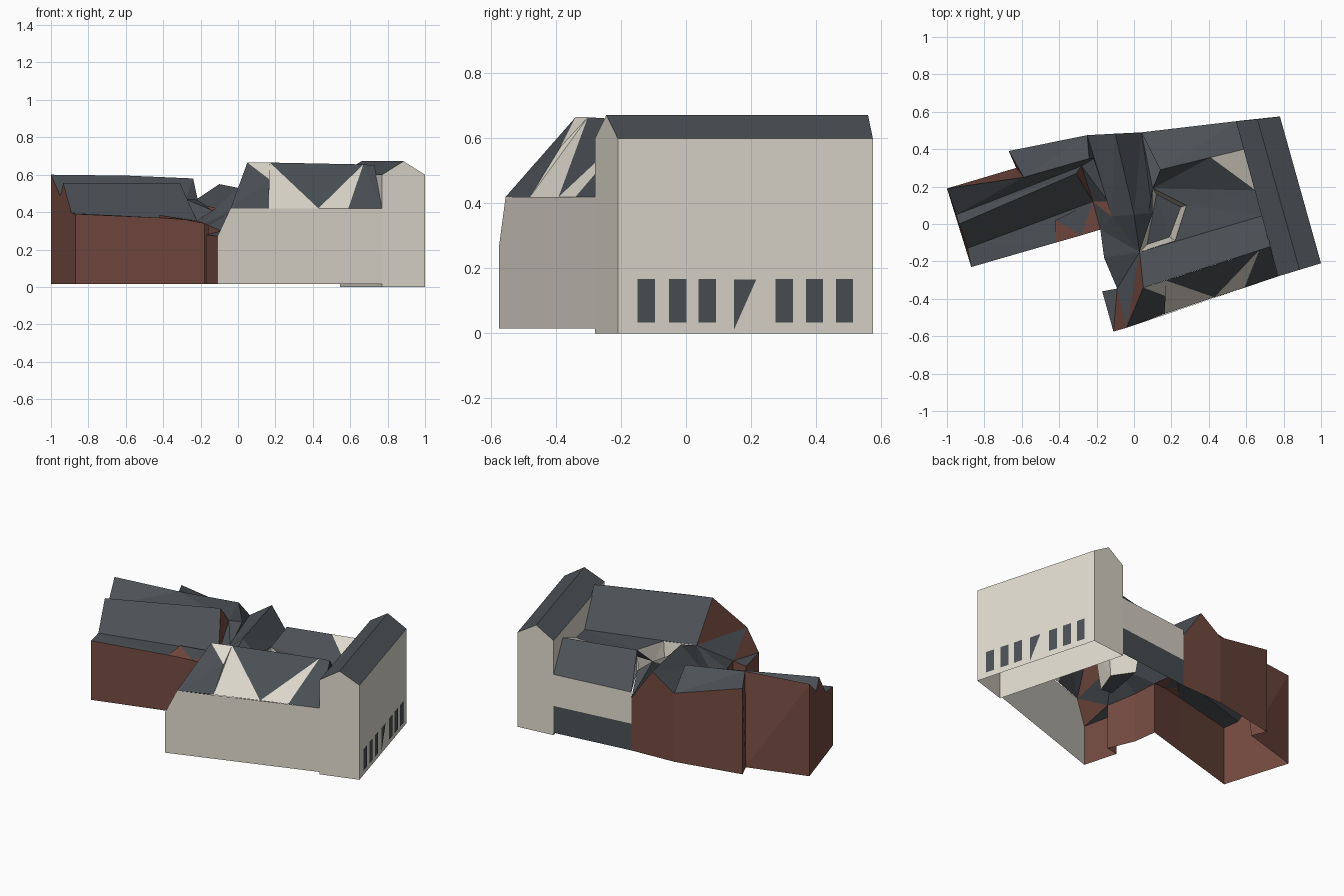
import bpy
import bmesh
from mathutils import Vector

if "Cube" in bpy.data.objects:
    bpy.data.objects.remove(bpy.data.objects["Cube"])

BASE = 0.015


def material(name, rgb):
    m = bpy.data.materials.new(name)
    m.diffuse_color = (*rgb, 1)
    m.use_nodes = True
    m.node_tree.nodes["Principled BSDF"].inputs["Base Color"].default_value = m.diffuse_color
    return m


CREAM, SLATE, BRICK = range(3)
MATS = [material("cream_render", (0.76, 0.72, 0.635)),
        material("dark_slate", (0.073, 0.083, 0.094)),
        material("red_brick", (0.178, 0.07, 0.053))]


def part(name, faces):
    """Make one object from (material, corner points) faces."""
    bm = bmesh.new()
    for mat, pts in faces:
        f = bm.faces.new([bm.verts.new(p) for p in pts])
        f.material_index = mat
    bmesh.ops.remove_doubles(bm, verts=bm.verts, dist=0.0005)
    bmesh.ops.triangulate(bm, faces=[f for f in bm.faces if len(f.verts) == 4])
    me = bpy.data.meshes.new(name)
    bm.to_mesh(me)
    bm.free()
    for m in MATS:
        me.materials.append(m)
    ob = bpy.data.objects.new(name, me)
    bpy.context.collection.objects.link(ob)
    return ob


def down(p, z=BASE):
    return (p[0], p[1], z)


def wall(mat, tops, z=BASE):
    """Wall panels dropping from a line of top points to the base."""
    return [(mat, [down(a, z), down(b, z), b, a]) for a, b in zip(tops, tops[1:])]


def loft(mat, a, b):
    """Roof planes between two matching end profiles."""
    return [(mat, [a[i], a[i + 1], b[i + 1], b[i]]) for i in range(len(a) - 1)]


def gable(mat, profile, z=BASE):
    return [(mat, [down(profile[0], z)] + profile + [down(profile[-1], z)])]


# East hall: long gabled shell
front = [(0.77, -0.28, 0.60), (0.885, -0.245, 0.672), (1.0, -0.21, 0.60)]
back = [(0.545, 0.55, 0.60), (0.66, 0.56, 0.672), (0.78, 0.575, 0.60)]
part("east_hall_walls",
     gable(CREAM, front, 0) + gable(CREAM, back[::-1], 0)
     + wall(CREAM, [front[2], back[2]], 0) + wall(CREAM, [back[0], front[0]], 0))
part("east_hall_roof", loft(SLATE, front, back))

# Row of windows on the east wall
e0, e1 = Vector(front[2]), Vector(back[2])


def east(y, z):
    p = e0.lerp(e1, (y - e0.y) / (e1.y - e0.y))
    return (p.x + 0.004, p.y + 0.001, z)


panes = [(SLATE, [east(y, 0.033), east(y + 0.053, 0.033), east(y + 0.053, 0.168), east(y, 0.168)])
         for y in (-0.15, -0.053, 0.038, 0.275, 0.368, 0.46)]
panes.append((SLATE, [east(0.147, 0.012), east(0.215, 0.165), east(0.147, 0.165)]))
part("east_windows", panes)

# South wing: straight front wall with a clipped west corner
corner = (-0.11, -0.575, 0.27)
eave = [(-0.04, -0.555, 0.42), (0.165, -0.48, 0.42), (0.43, -0.392, 0.42),
        (0.59, -0.34, 0.42), (0.77, -0.28, 0.42)]
ridge = [(0.05, -0.34, 0.665), (0.17, -0.302, 0.665), (0.67, -0.14, 0.655),
         (0.73, -0.12, 0.65)]
notch = (0.168, -0.385, 0.575)
north = [(0.03, -0.15, 0.44), (0.69, 0.045, 0.44)]
part("south_wing_wall", [(CREAM, [down(corner), down(eave[4]), eave[4], eave[0], corner])])
# South roof: folded front of alternating slate and cream facets
part("south_wing_roof", [
    (SLATE, [eave[0], eave[1], notch]),
    (SLATE, [eave[0], notch, ridge[0]]),
    (CREAM, [ridge[0], notch, ridge[1]]),
    (CREAM, [notch, eave[1], ridge[1]]),
    (CREAM, [eave[1], eave[2], ridge[1]]),
    (SLATE, [ridge[1], eave[2], ridge[2]]),
    (CREAM, [eave[2], eave[3], ridge[2]]),
    (SLATE, [eave[3], eave[4], ridge[2]]),
    (SLATE, [eave[4], ridge[3], ridge[2]]),
    (SLATE, [ridge[0], ridge[2], north[1], north[0]]),
    (SLATE, [ridge[2], ridge[3], north[1]]),
    (BRICK, [eave[0], ridge[0], north[0]])])

# West wing: two parallel roofs with a valley between
w_end = [(-1.0, 0.19, 0.60), (-0.95, 0.05, 0.487), (-0.935, 0.0, 0.555),
         (-0.89, -0.13, 0.395), (-0.87, -0.23, 0.39)]
e_end = [(-0.24, 0.35, 0.58), (-0.28, 0.31, 0.47), (-0.31, 0.27, 0.555),
         (-0.22, 0.12, 0.355), (-0.42, -0.10, 0.37)]
inner = (-0.18, -0.03, 0.34)
step, step_foot = (-0.59, 0.25, 0.595), (-0.63, 0.30, BASE)
bay = [(-0.67, 0.39, 0.56), (-0.25, 0.475, 0.45)]
part("west_wing_walls", gable(BRICK, w_end) + wall(BRICK, [w_end[4], e_end[4], inner])
     + [(BRICK, [down(w_end[0]), step_foot, step, w_end[0]])]
     + gable(BRICK, e_end[1:4], 0.30))
part("west_wing_roof", loft(SLATE, w_end[1:], e_end[1:])
     + [(SLATE, [w_end[0], step, w_end[1]]), (SLATE, [step, e_end[1], w_end[1]]),
        (SLATE, [step, e_end[0], e_end[1]])])

# North bay on the west wing
part("north_bay_walls", wall(BRICK, bay) + [(BRICK, [step_foot, down(bay[0]), bay[0], step])])
part("north_bay_roof", [(SLATE, [step, bay[0], bay[1], e_end[0]])])

# Central block: north-south gabled roof
c_back = [bay[1], (-0.10, 0.483, 0.55), (0.04, 0.49, 0.35)]
c_front = [(-0.12, 0.04, 0.42), (0.0, 0.05, 0.53), (0.10, 0.06, 0.42)]
part("central_wall", gable(BRICK, c_back))
part("central_roof", loft(SLATE, c_back, c_front))

# Folded roofs joining the west wing to the central block
fold, tip = (-0.42, 0.02, 0.385), (-0.28, -0.06, 0.36)
side = (-0.14, 0.12, 0.41)
low = (-0.215, 0.35, 0.465)
part("junction_roof", [
    (SLATE, [low, bay[1], side]),
    (SLATE, [e_end[0], bay[1], low]),
    (SLATE, [e_end[0], low, e_end[1]]),
    (SLATE, [low, side, e_end[3], e_end[1]]),
    (BRICK, [fold, e_end[4], tip]),
    (SLATE, [fold, tip, e_end[3]]),
    (BRICK, [e_end[4], inner, tip]),
    (BRICK, [e_end[3], tip, inner]),
    (SLATE, [e_end[3], inner, c_front[0]]),
    (BRICK, [e_end[3], c_front[0], side])])

# Connector running south to the front corner
porch = [corner, (-0.17, -0.36, 0.28), (-0.09, -0.345, 0.30), (-0.16, -0.18, 0.33), inner]
part("connector_walls", wall(BRICK, porch))
part("connector_roof", [
    (SLATE, [c_front[0], c_front[1], north[0], inner]),
    (SLATE, [c_front[1], c_front[2], north[0]]),
    (SLATE, [inner, north[0], porch[3]]),
    (SLATE, [porch[3], north[0], eave[0], porch[2]]),
    (BRICK, [porch[2], eave[0], corner]),
    (SLATE, [porch[1], porch[2], corner])])

# North link: banded wall under a single pitched roof
l_eave = [(0.04, 0.49, 0.385), (0.55, 0.55, 0.385)]
l_ridge = [(0.14, 0.29, 0.55), (0.59, 0.40, 0.55)]
l_mid, l_foot = (0.41, 0.356, 0.55), (0.14, 0.29, 0.42)
band = [down(p, 0.185) for p in l_eave]
deck = [(0.10, 0.19, 0.45), (0.65, 0.18, 0.45)]
part("north_link_wall", wall(CREAM, l_eave, 0.185) + wall(SLATE, band))
part("north_link_roof", [
    (SLATE, l_eave + l_ridge[::-1]),
    (SLATE, [l_ridge[0], l_mid, deck[1], deck[0]]),
    (CREAM, [l_mid, l_ridge[1], deck[1]]),
    (CREAM, [l_eave[0], l_ridge[0], l_foot]),
    (SLATE, [c_back[2], l_foot, deck[0], c_front[2]])])

# Sunken roof over the courtyard, with a pale light well on its west side
rim = [deck[0], (0.28, 0.10, 0.44), (0.22, -0.09, 0.44), north[0]]
well = [(0.12, 0.16, 0.22), (0.25, 0.09, 0.18), (0.19, -0.07, 0.18), (0.07, -0.11, 0.22)]
part("courtyard_roof", [
    (SLATE, [deck[0], deck[1], rim[1]]),
    (SLATE, [rim[1], deck[1], north[1], rim[2]]),
    (SLATE, [rim[2], north[1], north[0]]),
    (SLATE, [deck[0], north[0], c_front[2]])])
part("light_well", loft(CREAM, rim + rim[:1], well + well[:1]) + [(SLATE, well)])
